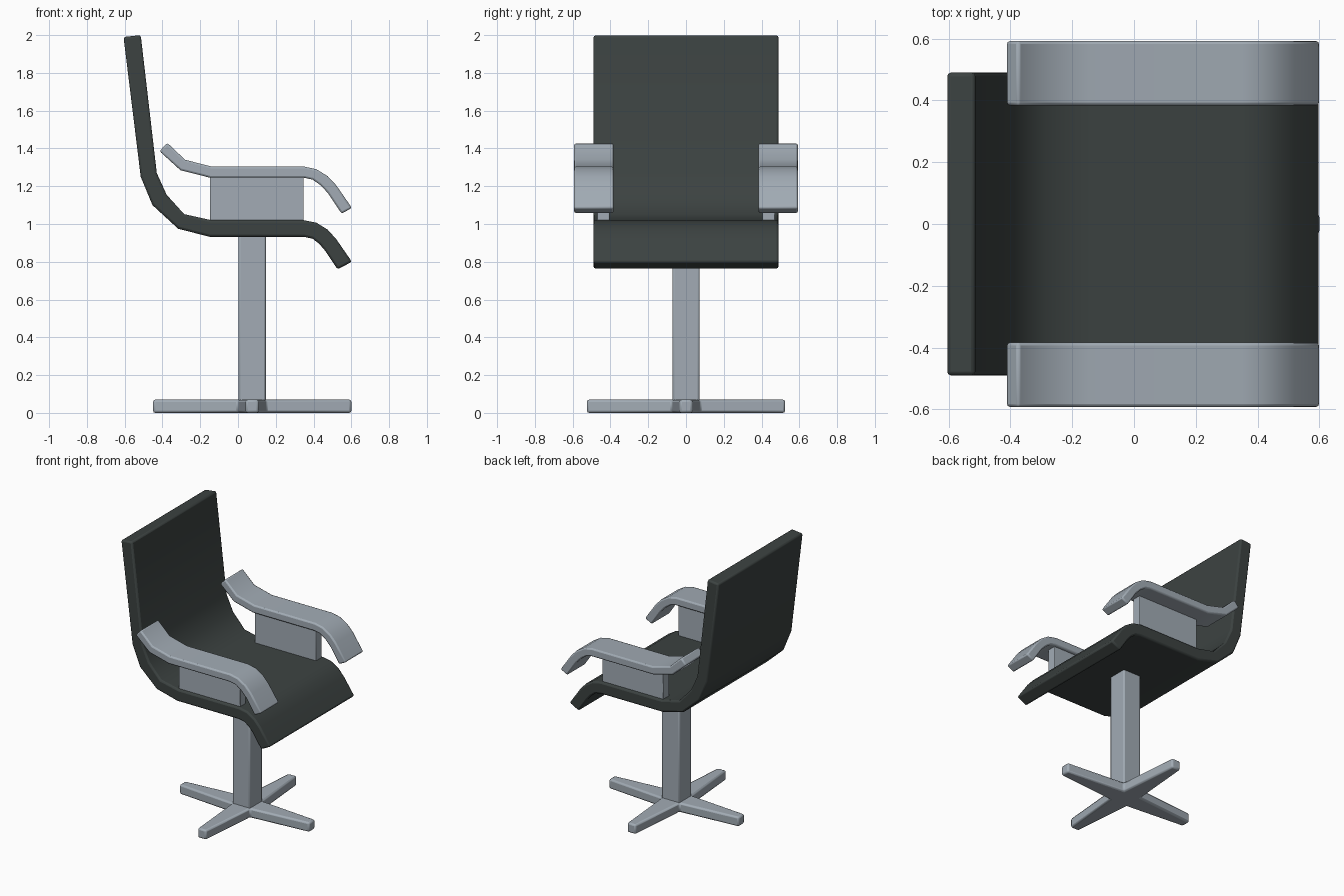
import bpy, bmesh, math

if "Cube" in bpy.data.objects:
    bpy.data.objects.remove(bpy.data.objects["Cube"])


def material(name, rgb):
    m = bpy.data.materials.new(name)
    m.diffuse_color = (*rgb, 1)
    m.use_nodes = True
    m.node_tree.nodes["Principled BSDF"].inputs["Base Color"].default_value = m.diffuse_color
    return m


DARK = material("dark grey upholstery", (0.045, 0.055, 0.053))
METAL = material("grey metal", (0.36, 0.41, 0.46))


def finish(name, bm, mat, bevel):
    bmesh.ops.recalc_face_normals(bm, faces=bm.faces)
    me = bpy.data.meshes.new(name)
    bm.to_mesh(me)
    bm.free()
    ob = bpy.data.objects.new(name, me)
    bpy.context.collection.objects.link(ob)
    me.materials.append(mat)
    mod = ob.modifiers.new("soft edges", 'BEVEL')
    mod.width = bevel
    mod.segments = 2
    mod.limit_method = 'ANGLE'
    mod.angle_limit = math.radians(50)
    bpy.context.view_layer.objects.active = ob
    ob.select_set(True)
    bpy.ops.object.shade_smooth_by_angle(angle=math.radians(40))
    ob.select_set(False)
    return ob


def band(name, upper, lower, y0, y1, mat, bevel):
    """Sweep a bent slab, given by its upper and lower edge, across y."""
    bm = bmesh.new()
    rings = [[bm.verts.new((x, y, z)) for (x, z), y in
              ((u, y0), (u, y1), (l, y1), (l, y0))] for u, l in zip(upper, lower)]
    for a, b in zip(rings, rings[1:]):
        for i in range(4):
            j = (i + 1) % 4
            bm.faces.new((a[i], a[j], b[j], b[i]))
    bm.faces.new(rings[0])
    bm.faces.new(rings[-1])
    return finish(name, bm, mat, bevel)


def box(name, lo, hi, mat, bevel):
    bm = bmesh.new()
    bmesh.ops.create_cube(bm, size=1)
    for v in bm.verts:
        for k in range(3):
            v.co[k] = hi[k] if v.co[k] > 0 else lo[k]
    return finish(name, bm, mat, bevel)


# One-piece seat and backrest
seat_top = [(-0.515, 2.0), (-0.43, 1.27), (-0.378, 1.155), (-0.285, 1.052), (-0.14, 1.02),
            (0.35, 1.02), (0.415, 1.007), (0.475, 0.97), (0.52, 0.92), (0.603, 0.80)]
seat_low = [(-0.606, 1.99), (-0.515, 1.25), (-0.453, 1.10), (-0.317, 0.975), (-0.15, 0.932),
            (0.35, 0.932), (0.395, 0.922), (0.43, 0.895), (0.46, 0.86), (0.527, 0.76)]
band("seat", seat_top, seat_low, -0.49, 0.49, DARK, 0.012)

# Armrests and their supports
arm_top = [(-0.375, 1.43), (-0.28, 1.34), (-0.14, 1.304), (0.35, 1.304),
           (0.415, 1.29), (0.475, 1.253), (0.52, 1.205), (0.603, 1.085)]
arm_low = [(-0.415, 1.385), (-0.305, 1.285), (-0.148, 1.245), (0.35, 1.245),
           (0.395, 1.235), (0.435, 1.207), (0.475, 1.165), (0.548, 1.055)]
for side, s in (("left", -1), ("right", 1)):
    band(side + "_armrest", arm_top, arm_low, *sorted((s * 0.383, s * 0.593)), METAL, 0.01)
    ya, yb = sorted((s * 0.405, s * 0.472))
    box(side + "_arm_support", (-0.148, ya, 0.98), (0.348, yb, 1.26), METAL, 0.004)

# Column
CX = 0.075
box("column", (CX - 0.072, -0.072, 0.04), (CX + 0.072, 0.072, 0.96), METAL, 0.01)

# Four-pointed base with tapering legs
bm = bmesh.new()
outline = []
for k in range(4):
    c, s = math.cos(k * math.pi / 2), math.sin(k * math.pi / 2)
    for x, y in ((0.525, -0.034), (0.525, 0.034), (0.073, 0.073)):
        outline.append(bm.verts.new((CX + x * c - y * s, x * s + y * c, 0)))
face = bm.faces.new(outline)
ext = bmesh.ops.extrude_face_region(bm, geom=[face])
for v in ext["geom"]:
    if isinstance(v, bmesh.types.BMVert):
        v.co.z = 0.07
finish("base", bm, METAL, 0.012)
